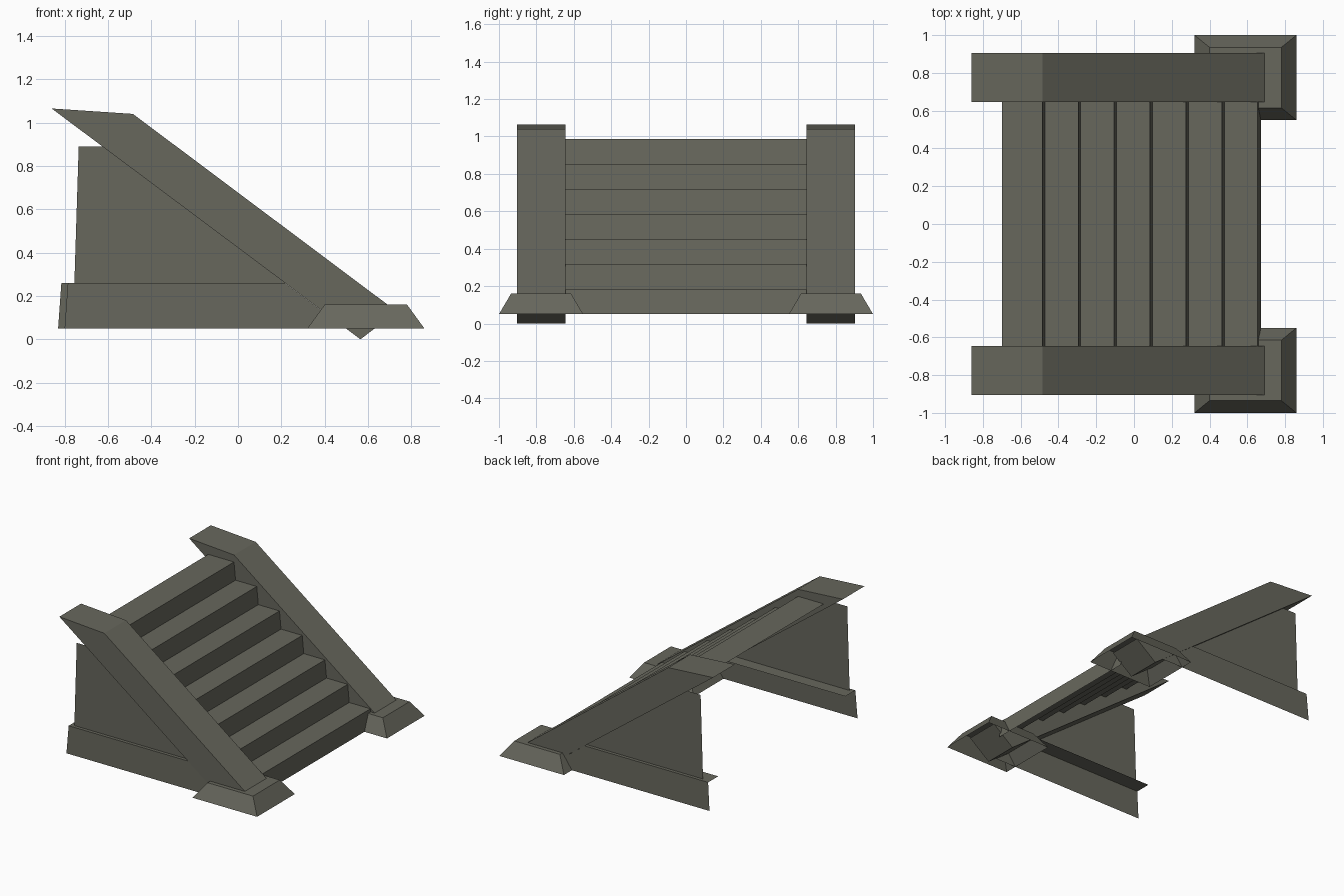
import bpy

if "Cube" in bpy.data.objects:
    bpy.data.objects.remove(bpy.data.objects["Cube"])

stone = bpy.data.materials.new("grey_stone")
stone.diffuse_color = (0.135, 0.135, 0.108, 1)
stone.use_nodes = True
stone.node_tree.nodes["Principled BSDF"].inputs["Base Color"].default_value = stone.diffuse_color


def make(name, verts, faces):
    mesh = bpy.data.meshes.new(name)
    mesh.from_pydata(verts, [], faces)
    mesh.materials.append(stone)
    mesh.update()
    obj = bpy.data.objects.new(name, mesh)
    bpy.context.collection.objects.link(obj)
    return obj


def sweep_y(name, profile, y0, y1, closed):
    """Extrude an x-z profile along y; closed gives a capped solid, open gives a sheet."""
    n = len(profile)
    verts = [(x, y0, z) for x, z in profile] + [(x, y1, z) for x, z in profile]
    count = n if closed else n - 1
    faces = [(i, i + n, (i + 1) % n + n, (i + 1) % n) for i in range(count)]
    if closed:
        faces += [tuple(range(n)), tuple(range(2 * n - 1, n - 1, -1))]
    return make(name, verts, faces)


def rail_x(z):
    """x of the underside of the sloping rail at height z."""
    return -0.86 + (1.065 - z) / 0.748


# Flight of seven steps as one folded sheet, risers leaning slightly
steps, rise, run = 7, 0.134, 0.19
profile = [(-0.70, 0.987)]
for i in range(steps):
    nose, z = -0.485 + run * i, 0.987 - rise * i
    profile += [(nose, z), (nose + 0.013, z - rise)]
profile[-1] = (0.672, 0.05)
sweep_y("steps", profile, 0.66, -0.66, False)

for side, label, back in ((-1, "front", -0.80), (1, "rear", -0.83)):
    # Sloping rail with a slanted upper end
    rail = [(-0.86, 1.065), (-0.485, 1.04), (0.733, 0.128), (0.565, 0.0)]
    sweep_y(label + "_rail", rail, side * 0.645, side * 0.904, True)

    # Upper wall panel below the rail
    y = side * 0.875
    make(label + "_wall",
         [(-0.755, y, 0.26), (rail_x(0.26) + 0.02, y, 0.26),
          (rail_x(0.89) + 0.02, y, 0.89), (-0.735, y, 0.89)],
         [(0, 1, 2, 3)])

    # Base band with a ledge running inwards
    top, bottom, inner = side * 0.9, side * 0.905, side * 0.78
    end = rail_x(0.26)
    make(label + "_base_band",
         [(back, bottom, 0.05), (rail_x(0.05), bottom, 0.05),
          (end, top, 0.26), (back + 0.015, top, 0.26),
          (end, inner, 0.26), (back + 0.015, inner, 0.26)],
         [(0, 1, 2, 3), (3, 2, 4, 5)])

    # Tapered foot block, open underneath
    ring = [(0.32, 0.55, 0.05), (0.86, 0.55, 0.05), (0.86, 1.0, 0.05), (0.32, 1.0, 0.05),
            (0.40, 0.615, 0.16), (0.78, 0.615, 0.16), (0.78, 0.935, 0.16), (0.40, 0.935, 0.16)]
    make(label + "_foot", [(x, side * y, z) for x, y, z in ring],
         [(i, (i + 1) % 4, (i + 1) % 4 + 4, i + 4) for i in range(4)] + [(4, 5, 6, 7)])

# Consistent outward normals on the solid parts
import bmesh
for obj in bpy.data.objects:
    bm = bmesh.new()
    bm.from_mesh(obj.data)
    if obj.name.endswith(("rail", "foot")):
        bmesh.ops.recalc_face_normals(bm, faces=bm.faces)
    else:
        # Sheets face outwards: steps up, walls and bands away from the middle
        side = -1 if obj.name.startswith("front") else 1
        bm.normal_update()
        for f in bm.faces:
            out = f.normal.z + f.normal.x if obj.name == "steps" else f.normal.y * side + f.normal.z
            if out < 0:
                f.normal_flip()
    bm.to_mesh(obj.data)
    bm.free()
